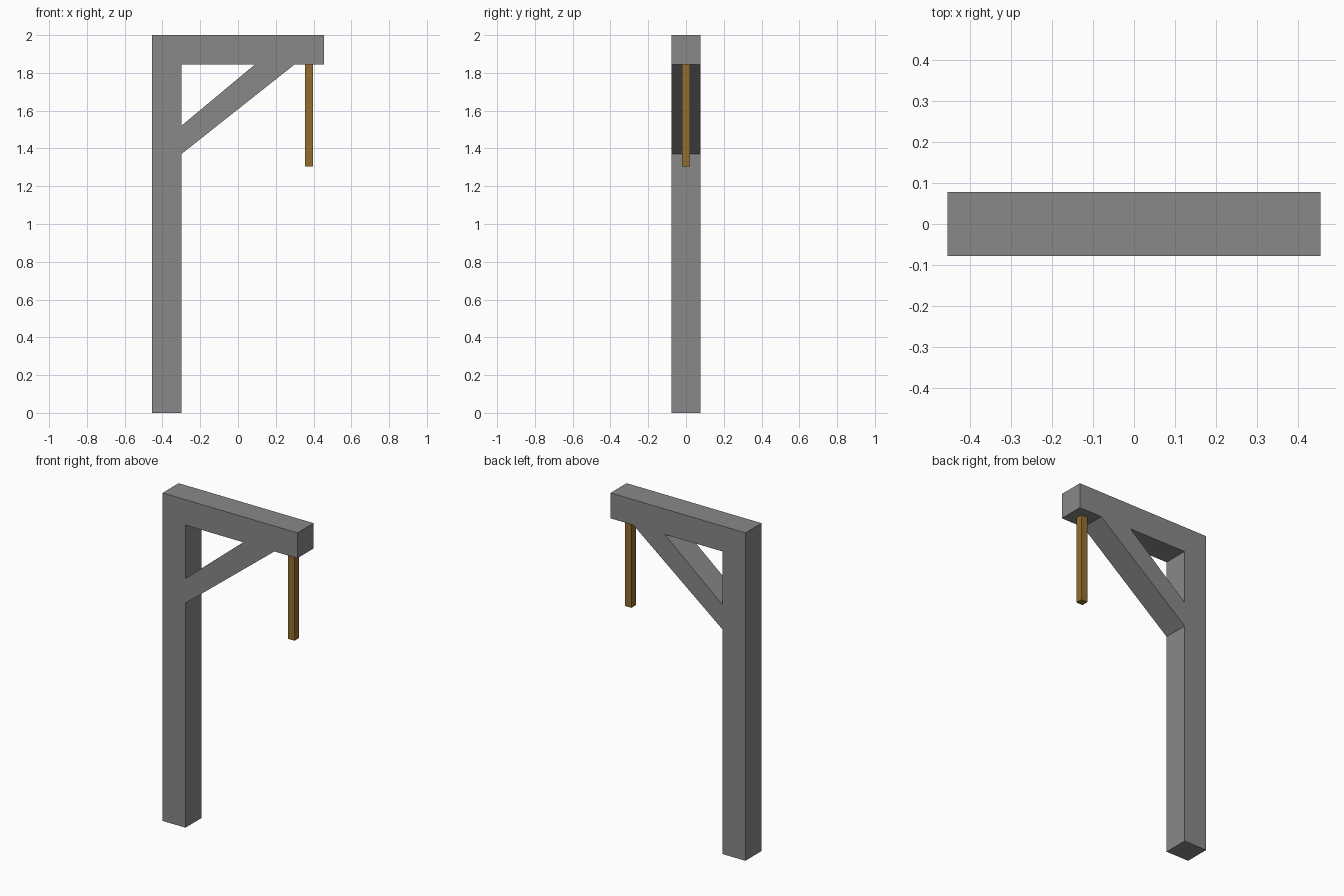
import bpy, bmesh, math
from mathutils import Matrix

if "Cube" in bpy.data.objects:
    bpy.data.objects.remove(bpy.data.objects["Cube"])

HALF_LEN, T, TOP = 0.455, 0.155, 2.0      # half length, timber thickness, height
INNER_X, UNDER_Z = -HALF_LEN + T, TOP - T


def material(name, rgb):
    m = bpy.data.materials.new(name)
    m.diffuse_color = (*rgb, 1)
    m.use_nodes = True
    m.node_tree.nodes["Principled BSDF"].inputs["Base Color"].default_value = m.diffuse_color
    return m


grey = material("grey_timber", (0.25, 0.25, 0.25))
brown = material("brown_rope", (0.29, 0.155, 0.03))


def extruded_profile(name, loops, depth, mat):
    """Fill closed x-z loops (inner loops become holes) and extrude along y."""
    curve = bpy.data.curves.new(name + "_profile", 'CURVE')
    curve.dimensions, curve.fill_mode = '2D', 'BOTH'
    curve.extrude = depth / 2
    for pts in loops:
        s = curve.splines.new('POLY')
        s.points.add(len(pts) - 1)
        for p, (x, z) in zip(s.points, pts):
            p.co = (x, z, 0, 1)
        s.use_cyclic_u, s.use_smooth = True, False
    temp = bpy.data.objects.new(name + "_profile", curve)
    bpy.context.collection.objects.link(temp)
    mesh = bpy.data.meshes.new_from_object(temp)
    bpy.data.objects.remove(temp)

    bm = bmesh.new()
    bm.from_mesh(mesh)
    bm.transform(Matrix.Rotation(math.pi / 2, 4, 'X'))
    bmesh.ops.remove_doubles(bm, verts=bm.verts[:], dist=1e-5)
    bmesh.ops.recalc_face_normals(bm, faces=bm.faces[:])
    for f in bm.faces:
        f.smooth = False
        f.material_index = 0
    bm.to_mesh(mesh)
    bm.free()
    mesh.materials.clear()
    mesh.materials.append(mat)
    obj = bpy.data.objects.new(name, mesh)
    bpy.context.collection.objects.link(obj)
    return obj


# Post, beam and diagonal brace as one joined timber frame
outline = [(-HALF_LEN, 0), (INNER_X, 0), (INNER_X, 1.37), (0.30, UNDER_Z),
           (HALF_LEN, UNDER_Z), (HALF_LEN, TOP), (-HALF_LEN, TOP)]
brace_gap = [(INNER_X, 1.52), (0.09, UNDER_Z), (INNER_X, UNDER_Z)]
extruded_profile("post_and_beam_frame", [outline, brace_gap], T, grey)

# Square rope hanging under the beam end
w = 0.043
x0, x1 = 0.375 - w / 2, 0.375 + w / 2
rope = [(x0, 1.305), (x1, 1.305), (x1, UNDER_Z), (x0, UNDER_Z)]
extruded_profile("hanging_rope", [rope], w, brown)
